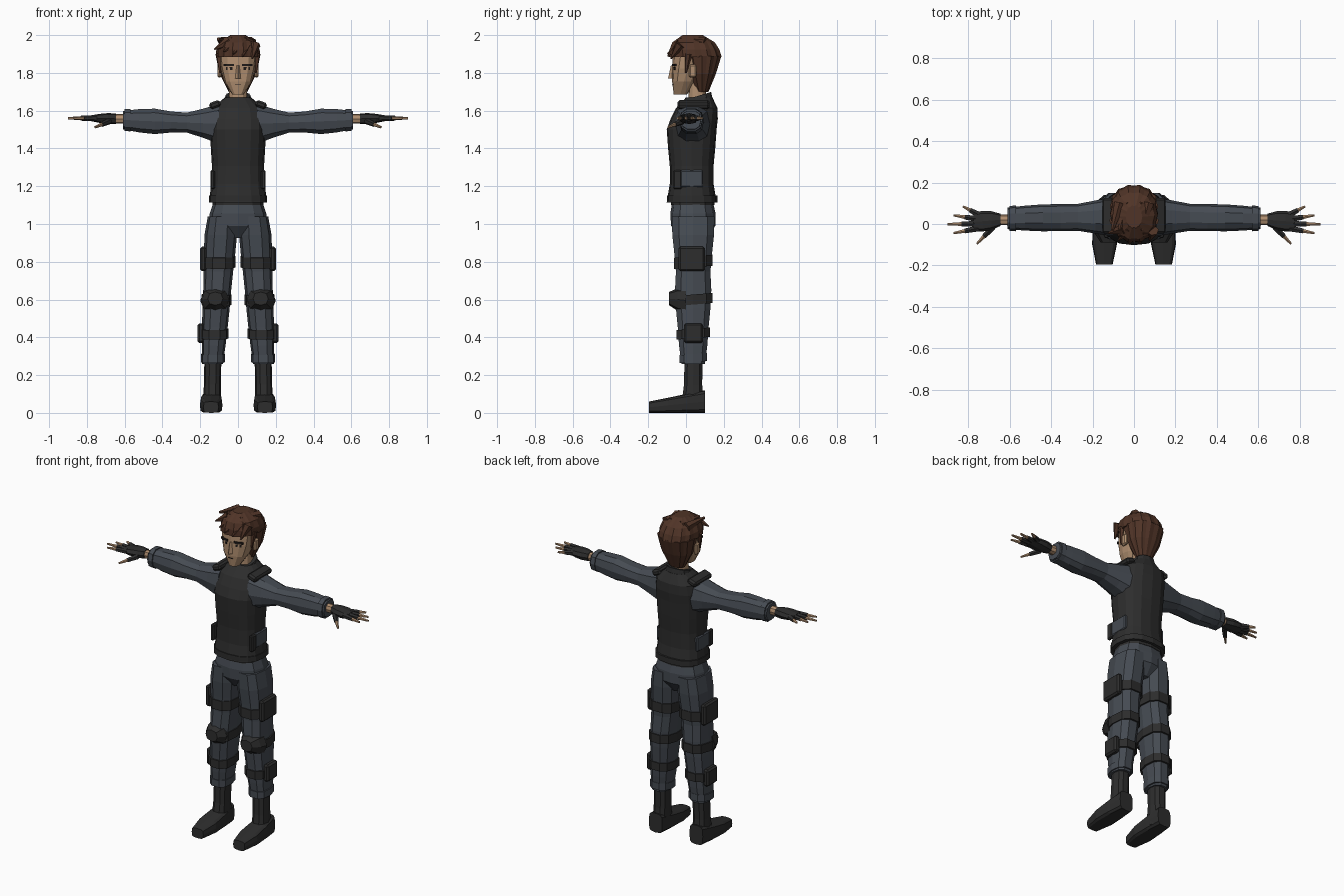
import bpy, bmesh, math
from mathutils import Vector, Matrix

cube = bpy.data.objects.get("Cube")
if cube:
    bpy.data.objects.remove(cube, do_unlink=True)


def material(name, color):
    mat = bpy.data.materials.new(name)
    mat.use_nodes = True
    rgba = (*color, 1)
    mat.diffuse_color = rgba
    mat.node_tree.nodes["Principled BSDF"].inputs["Base Color"].default_value = rgba
    return mat


fabric = material("slate fabric", (.06, .07, .085))
charcoal = material("charcoal gear", (.026, .026, .026))
skin = material("warm skin", (.43, .27, .16))
brown = material("brown hair", (.08, .034, .02))
dark = material("dark brow", (.014, .011, .01))


def finish(name, bm, mat, mirror=False, bevel=0):
    bmesh.ops.recalc_face_normals(bm, faces=bm.faces[:])
    mesh = bpy.data.meshes.new(name)
    bm.to_mesh(mesh)
    bm.free()
    mesh.materials.append(mat)
    obj = bpy.data.objects.new(name, mesh)
    bpy.context.scene.collection.objects.link(obj)
    if bevel:
        modifier = obj.modifiers.new("Bevel", 'BEVEL')
        modifier.width = bevel
        modifier.segments = 1
    if mirror:
        obj.modifiers.new("Mirror", 'MIRROR')


def rounded(angle_part, power):
    """Superellipse coordinate for a sine or cosine."""
    return math.copysign(abs(angle_part) ** (2 / power), angle_part)


def tube(name, mat, start, end, widths, depths, sides=12, power=2.5,
         mirror=False, tilt=0, ridge=0):
    """Evenly spaced rounded sections from start to end, square to the main axis."""
    start, end = Vector(start), Vector(end)
    span = end - start
    axis = max(range(3), key=lambda i: abs(span[i]))
    across, up = [i for i in range(3) if i != axis]
    bm = bmesh.new()
    loops = []
    for n, (width, depth) in enumerate(zip(widths, depths)):
        center = start + span * n / (len(widths) - 1)
        loop = []
        for i in range(sides):
            angle = math.tau * i / sides
            scale = 1 - ridge * (i % 2)
            rise = scale * depth * rounded(math.sin(angle), power)
            co = center.copy()
            co[across] += scale * width * rounded(math.cos(angle), power)
            co[up] += rise
            co[axis] += tilt * rise
            loop.append(bm.verts.new(co))
        loops.append(loop)
    for low, high in zip(loops, loops[1:]):
        for i in range(sides):
            j = (i + 1) % sides
            bm.faces.new((low[i], low[j], high[j], high[i]))
    bm.faces.new(loops[0])
    bm.faces.new(loops[-1])
    finish(name, bm, mat, mirror)


def box(name, mat, center, size, bevel=0, turn=0, axis='Z', mirror=True):
    bm = bmesh.new()
    place = Matrix.Translation(center) @ Matrix.Rotation(math.radians(turn), 4, axis)
    bmesh.ops.create_cube(bm, size=1, matrix=place @ Matrix.Diagonal((*size, 1)))
    finish(name, bm, mat, mirror, bevel)


def spike(bm, start, end, thick, thin):
    start, end = Vector(start), Vector(end)
    span = end - start
    turn = span.to_track_quat('Z', 'Y').to_matrix().to_4x4()
    bmesh.ops.create_cone(bm, cap_ends=True, segments=6, radius1=thick, radius2=thin,
                          depth=span.length, matrix=Matrix.Translation((start + end) / 2) @ turn)


# Head and face
tube("head", skin, (0, -.03, 1.685), (0, .045, 1.96),
     (.03, .073, .093, .1, .07), (.035, .062, .08, .096, .085))
tube("neck", skin, (0, .06, 1.6), (0, .06, 1.76), (.05, .045), (.05, .043))
tube("nose", skin, (0, -.075, 1.77), (0, -.07, 1.84), (.015, .007), (.02, .01), sides=4, power=2)
box("ear", skin, (.098, .035, 1.81), (.022, .04, .07), bevel=.008)
box("eye", dark, (.046, -.06, 1.823), (.036, .009, .015), turn=15)
box("eyebrow", dark, (.048, -.063, 1.842), (.056, .009, .012), turn=15)
box("mouth", dark, (0, -.072, 1.738), (.03, .006, .003), mirror=False)

# Hair in ridged strands: nape, crown, swept fringe and sideburns
tube("hair_back", brown, (0, .085, 1.7), (0, .085, 1.89),
     (.05, .097, .116), (.035, .075, .105), sides=28, power=2.2, ridge=.05)
tube("hair_crown", brown, (0, .05, 1.885), (0, .035, 2),
     (.116, .115, .1, .04), (.142, .135, .115, .055), sides=28, power=2.2, ridge=.05)
bm = bmesh.new()
for i in range(5):
    t = i / 4
    root = Vector((.09, -.03, 1.95)).lerp(Vector((-.05, -.02, 1.965)), t)
    tip = Vector((.075, -.08, 1.875)).lerp(Vector((-.125, -.045, 1.925)), t)
    tip.y -= .035 * math.sin(math.pi * t)
    spike(bm, root, tip, .03, .004)
    # Loose strand on the crown
    x = .07 * (1 - 2 * t)
    spike(bm, (x, .1, 1.96), (x - .035, -.03, 1.98), .03, .008)
for side in (-1, 1):
    spike(bm, (side * .098, .015, 1.9), (side * .094, 0, 1.8), .022, .005)
finish("hair_locks", bm, brown)

# Vest, collar and side details
tube("vest", charcoal, (0, .03, 1.115), (0, .03, 1.5),
     (.153, .142, .138, .144, .148), (.132, .116, .116, .125, .132), sides=16)
tube("vest_shoulders", charcoal, (0, .03, 1.5), (0, .07, 1.67),
     (.148, .147, .135, .07), (.132, .125, .11, .07), sides=16)
tube("vest_hem", charcoal, (0, .033, 1.115), (0, .033, 1.15), (.154, .154), (.134, .134), sides=16)
tube("collar", charcoal, (0, .065, 1.62), (0, .07, 1.68), (.085, .066), (.08, .063), tilt=.3)
box("shoulder_strap", charcoal, (.122, .04, 1.632), (.06, .17, .035), bevel=.01, turn=20, axis='Y')
box("side_panel", fabric, (.128, .03, 1.24), (.03, .12, .09), bevel=.006)
box("side_pouch", charcoal, (.134, -.045, 1.235), (.022, .045, .1), bevel=.006)

# Sleeves with cuffs
tube("sleeve", fabric, (.1, .035, 1.53), (.61, .027, 1.55),
     (.095, .08, .065, .065, .065, .06, .052), (.11, .08, .055, .058, .07, .064, .05),
     sides=10, mirror=True)
tube("cuff", fabric, (.57, .027, 1.55), (.6, .027, 1.55), (.062, .06), (.062, .06),
     sides=10, mirror=True)

# Hands in fingerless gloves
tube("wrist", skin, (.59, .02, 1.557), (.66, .02, 1.557), (.027, .024), (.027, .024),
     sides=8, mirror=True)
tube("glove", charcoal, (.645, .02, 1.557), (.775, .01, 1.56),
     (.03, .045, .05, .045), (.028, .029, .024, .016), sides=8, mirror=True)
digits = [((.75, .045 - .022 * i, 1.56), (reach, .085 - .043 * i, 1.56))
          for i, reach in enumerate((.825, .87, .9, .87))]
digits.append(((.68, -.015, 1.545), (.757, -.095, 1.512)))
covers, tips = bmesh.new(), bmesh.new()
for root, tip in digits:
    middle = Vector(root).lerp(Vector(tip), .55)
    spike(covers, root, middle, .017, .013)
    spike(tips, middle, tip, .0105, .006)
finish("glove_fingers", covers, charcoal, mirror=True)
finish("fingertips", tips, skin, mirror=True)

# Trousers
tube("belt", charcoal, (0, .035, 1.1), (0, .035, 1.125), (.134, .134), (.115, .115))
tube("hips", fabric, (0, .04, .925), (0, .035, 1.12),
     (.06, .16, .15, .128), (.07, .117, .12, .107))
hip, ankle = Vector((.085, .038, 1.04)), Vector((.135, .038, .26))
tube("trouser_leg", fabric, ankle, hip,
     (.055, .063, .068, .072, .074, .078, .083, .086, .075),
     (.065, .078, .085, .095, .1, .095, .104, .115, .117), sides=10, mirror=True)

# Bands around each leg, centred on the line of the leg
for name, mat, height, width, depth in [
        ("thigh_strap", charcoal, .8, .088, .107), ("knee_strap", charcoal, .6, .08, .107),
        ("shin_strap", charcoal, .42, .075, .092), ("trouser_cuff", fabric, .29, .064, .075)]:
    center = ankle.lerp(hip, (height - ankle.z) / (hip.z - ankle.z))
    half = Vector((0, 0, width / 3))
    tube(name, mat, center - half, center + half, (width, width), (depth, depth),
         sides=10, mirror=True, tilt=.08)

# Knee pads and leg pouches
tube("knee_pad", charcoal, (.12, 0, .595), (.12, -.09, .605),
     (.08, .07, .04), (.065, .06, .035), sides=8, mirror=True)
box("thigh_pouch", charcoal, (.184, .03, .815), (.034, .14, .13), bevel=.01)
box("shin_pouch", charcoal, (.196, .04, .422), (.036, .1, .105), bevel=.01)

# Boots
tube("boot_shaft", charcoal, (.138, .035, .02), (.133, .04, .28),
     (.05, .045, .045), (.065, .05, .05), sides=10, mirror=True)
tube("boot_foot", charcoal, (.14, .1, .06), (.143, -.195, .03),
     (.046, .057, .06, .04), (.06, .05, .04, .03), power=4, mirror=True)
